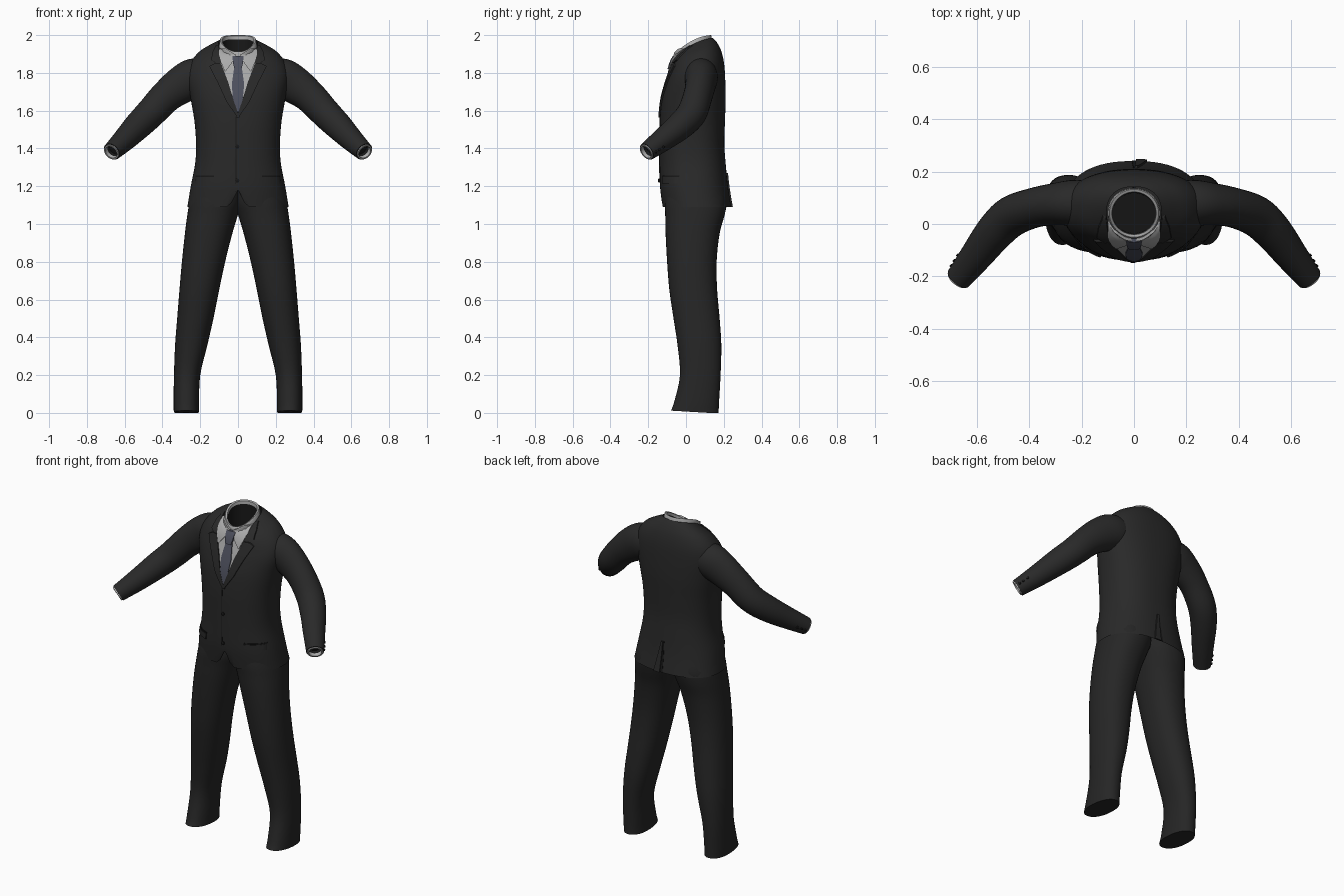
import bpy, bmesh
from math import sin, cos, pi
from mathutils import Vector
from mathutils.bvhtree import BVHTree

if "Cube" in bpy.data.objects:
    bpy.data.objects.remove(bpy.data.objects["Cube"])


def material(name, color):
    m = bpy.data.materials.new(name)
    m.use_nodes = True
    m.diffuse_color = (*color, 1)
    bsdf = m.node_tree.nodes["Principled BSDF"]
    bsdf.inputs["Base Color"].default_value = (*color, 1)
    bsdf.inputs["Roughness"].default_value = 0.8
    return m


JACKET = material("charcoal jacket", (0.022, 0.022, 0.022))
TROUSER = material("charcoal trousers", (0.019, 0.019, 0.019))
LINING = material("dark lining", (0.009, 0.009, 0.009))
SHIRT = material("pale grey shirt", (0.4, 0.4, 0.4))
TIE = material("slate blue tie", (0.075, 0.08, 0.11))


def spline(keys, steps):
    """Smooth interpolation through a list of equal-length tuples."""
    out = []
    for i in range(len(keys) - 1):
        p = [Vector(keys[min(max(j, 0), len(keys) - 1)]) for j in range(i - 1, i + 3)]
        for k in range(steps):
            t = k / steps
            out.append(p[1] + 0.5 * t * (p[2] - p[0] + t * (
                2 * p[0] - 5 * p[1] + 4 * p[2] - p[3] + t * (3 * (p[1] - p[2]) + p[3] - p[0]))))
    return out + [Vector(keys[-1])]


def loft(name, rings, mat, cap_start=False, cap_end=False, angle=50):
    """Skin closed rings of points into one object."""
    bm = bmesh.new()
    loops = [[bm.verts.new(p) for p in ring] for ring in rings]
    n = len(loops[0])
    for a, b in zip(loops, loops[1:]):
        for i in range(n):
            j = (i + 1) % n
            bm.faces.new((a[i], a[j], b[j], b[i]))
    if cap_start:
        bm.faces.new(loops[0])
    if cap_end:
        bm.faces.new(loops[-1])
    bmesh.ops.remove_doubles(bm, verts=bm.verts, dist=0.0002)
    bmesh.ops.recalc_face_normals(bm, faces=bm.faces)
    mesh = bpy.data.meshes.new(name)
    bm.to_mesh(mesh)
    bm.free()
    obj = bpy.data.objects.new(name, mesh)
    bpy.context.collection.objects.link(obj)
    mesh.materials.append(mat)
    bpy.ops.object.select_all(action="DESELECT")
    obj.select_set(True)
    bpy.context.view_layer.objects.active = obj
    bpy.ops.object.shade_smooth_by_angle(angle=angle * pi / 180)
    return obj


def rounded(v, power):
    return (abs(v) ** power) * (1 if v >= 0 else -1)


def body_ring(hx, yf, yb, zf, zs, zb, power=0.85, n=72):
    """Ring with its own height at the front, sides and back."""
    pts = []
    for i in range(n):
        a = 2 * pi * i / n
        c = -rounded(cos(a), power)
        z = zs + c * (zb - zf) / 2 + c * c * ((zb + zf) / 2 - zs)
        pts.append(Vector((hx * rounded(sin(a), power), (yf + yb) / 2 + c * (yb - yf) / 2, z)))
    return pts


# Jacket body: half width, front y, back y, then front, side and back heights
body = [(.268, -.125, .24, 1.09, 1.09, 1.09), (.25, -.138, .222, 1.2, 1.2, 1.2),
        (.227, -.14, .21, 1.32, 1.32, 1.32), (.222, -.14, .203, 1.42, 1.42, 1.42),
        (.23, -.139, .206, 1.54, 1.54, 1.54), (.25, -.128, .21, 1.66, 1.66, 1.66),
        (.268, -.105, .207, 1.75, 1.77, 1.78), (.255, -.085, .2, 1.81, 1.845, 1.86),
        (.21, -.075, .185, 1.845, 1.903, 1.92), (.15, -.065, .163, 1.87, 1.937, 1.962),
        (.104, -.054, .142, 1.888, 1.955, 1.985)]
rings = [body_ring(*k) for k in spline(body, 5)]
for ring in rings:
    for p in ring:  # cutaway at the front hem
        if p.y < 0:
            p.z = max(p.z, 1.18 - abs(p.x) * 2)
jacket = loft("jacket_body", rings, JACKET)

# Shirt collar band with a dark inside
collar = [(.101, -.052, .138, 1.87, 1.93, 1.95), (.098, -.055, .136, 1.905, 1.967, 1.992),
          (.094, -.05, .132, 1.912, 1.975, 2.0), (.084, -.04, .122, 1.91, 1.972, 1.996),
          (.082, -.038, .12, 1.895, 1.955, 1.978)]
collar_obj = loft("shirt_collar", [body_ring(*k, power=1) for k in collar], SHIRT)
inside = [collar[-1], (.082, -.036, .118, 1.82, 1.83, 1.85)]
loft("collar_inside", [body_ring(*k, power=1) for k in inside], LINING, cap_end=True)

# Surface lookup so that details follow the cloth
verts, polys = [], []
for obj in (jacket, collar_obj):
    base = len(verts)
    verts += [v.co.copy() for v in obj.data.vertices]
    polys += [[base + i for i in p.vertices] for p in obj.data.polygons]
surface = BVHTree.FromPolygons(verts, polys)


def cloth_y(x, z, side):
    hit = surface.ray_cast(Vector((x, side, z)), Vector((0, -side, 0)))[0]
    return hit.y if hit else 0.04


def patch(name, rows, mat, off, side=-1, cols=8, sub=5):
    """Thin plate on the cloth; rows are (height, left x, right x)."""
    rings = []
    fine = [Vector(a).lerp(Vector(b), k / sub) for a, b in zip(rows, rows[1:]) for k in range(sub)]
    for z, x0, x1 in fine + [Vector(rows[-1])]:
        xs = [x0 + (x1 - x0) * i / cols for i in range(cols + 1)]
        top = [Vector((x, cloth_y(x, z, side) + side * off, z)) for x in xs]
        rings.append(top + [p - Vector((0, side * (off + .002), 0)) for p in reversed(top)])
    return loft(name, rings, mat, True, True, 35)


def button(name, at, direction, radius):
    d = Vector(direction).normalized()
    u = d.orthogonal().normalized()
    v = d.cross(u)
    rings = [[Vector(at) + d * h + (u * cos(2 * pi * i / 14) + v * sin(2 * pi * i / 14)) * r
              for i in range(14)] for h, r in ((-.004, radius), (.004, radius), (.006, radius * .7))]
    loft(name, rings, LINING, True, True)


# Shirt front and tie
patch("shirt_front", [(1.62, -.008, .008), (1.72, -.045, .045), (1.82, -.085, .085),
                      (1.885, -.1, .1)], SHIRT, .003, cols=16)
patch("tie_blade", [(1.595, -.01, .008), (1.66, -.027, .025), (1.74, -.033, .033),
                    (1.83, -.02, .02)], TIE, .008)
patch("tie_knot", [(1.82, -.018, .018), (1.85, -.026, .026), (1.89, -.03, .03)], TIE, .016)

# Collar points, lapels, jacket collar and pockets on both sides
for s, label in ((1, "left"), (-1, "right")):
    def both(rows):
        return [(z, s * a, s * b) for z, a, b in rows]
    patch(label + "_collar_point", both([(1.808, .066, .07), (1.85, .034, .087), (1.895, .01, .1),
                                         (1.93, .068, .1)]), SHIRT, .012)
    patch(label + "_lapel", both([(1.565, -.008, .004), (1.65, .022, .062), (1.75, .052, .108),
                                  (1.835, .084, .152), (1.85, .088, .125)]), JACKET, .009)
    patch(label + "_jacket_collar", both([(1.853, .089, .118), (1.868, .092, .142),
                                          (1.91, .1, .135), (1.945, .106, .118)]), JACKET, .009)
    patch(label + "_pocket_flap", both([(1.215, .13, .228), (1.25, .128, .225)]), JACKET, .007)
    patch(label + "_pocket_opening", both([(1.25, .126, .226), (1.257, .126, .226)]), LINING, .004)

# Front closing edge, buttons and back vent
patch("front_edge", [(1.17, -.014, -.009), (1.57, -.014, -.009)], LINING, .002, cols=2)
for i, z in enumerate((1.23, 1.41)):
    button("front_button_%d" % i, (-.004, cloth_y(-.004, z, -1) - .002, z), (0, -1, 0), .011)
patch("back_vent", [(1.092, -.008, .008), (1.27, -.003, .003)], LINING, .002, side=1, cols=2)
patch("back_vent_fold", [(1.09, .008, .05), (1.27, .003, .014)], JACKET, .008, side=1)

# Sleeves: centre x, y, z, then radius across and radius upward
arm = [(.15, .08, 1.785, .085, .088), (.23, .08, 1.772, .088, .105), (.3, .076, 1.736, .08, .1),
       (.38, .062, 1.675, .076, .087), (.465, .03, 1.585, .078, .08), (.53, -.03, 1.52, .073, .074),
       (.6, -.12, 1.448, .062, .062), (.668, -.207, 1.383, .05, .049)]
path = spline(arm, 5)
for s, label in ((1, "left"), (-1, "right")):
    def arm_ring(i, scale=1, push=0, n=28):
        k = path[i]
        a, b = path[max(i - 1, 0)], path[min(i + 1, len(path) - 1)]
        t = (Vector(b[:3]) - Vector(a[:3])).normalized()
        side = t.cross(Vector((0, 0, 1))).normalized()
        up = side.cross(t)
        pts = [Vector(k[:3]) + t * push + scale * (side * k[3] * cos(2 * pi * j / n)
               + up * k[4] * sin(2 * pi * j / n)) for j in range(n)]
        return [Vector((s * p.x, p.y, p.z)) for p in pts]

    sleeve = [arm_ring(i) for i in range(len(path))] + [arm_ring(-1 + len(path), .88)]
    loft(label + "_sleeve", sleeve, JACKET, cap_start=True)
    end = len(path) - 1
    loft(label + "_shirt_cuff", [arm_ring(end, sc, d) for sc, d in
         ((.9, -.02), (.9, .007), (.72, .007), (.7, -.012))], SHIRT)
    loft(label + "_cuff_inside", [arm_ring(end, .71, -.008), arm_ring(end, .68, -.03)],
         LINING, cap_end=True)
    for b in range(3):
        ring = arm_ring(end - 1 - b)
        centre = sum(ring, Vector()) / len(ring)
        spot = max(ring, key=lambda p: s * p.x + p.y - p.z * .3)
        button("%s_cuff_button_%d" % (label, b), spot, spot - centre, .007)

# Trouser legs: height, inner x, outer x, front y, back y
leg = [(.012, .206, .34, -.08, .173), (.06, .206, .341, -.062, .175), (.2, .2, .339, -.032, .183),
       (.36, .162, .333, -.045, .187), (.5, .13, .322, -.066, .178), (.65, .1, .31, -.088, .165),
       (.8, .068, .297, -.1, .162), (.95, .03, .281, -.108, .178), (1.05, .0, .268, -.11, .205),
       (1.12, -.02, .255, -.112, .214), (1.22, -.02, .225, -.1, .19)]
for s, label in ((1, "left"), (-1, "right")):
    rings = []
    for z, xi, xo, yf, yb in spline(leg, 4):
        rings.append([Vector((s * ((xi + xo) / 2 + (xo - xi) / 2 * rounded(cos(a), .9)),
                              (yf + yb) / 2 + (yb - yf) / 2 * rounded(sin(a), .9), z))
                      for a in (2 * pi * i / 40 for i in range(40))])
    for p in rings[0]:  # hem dips toward the heel
        p.z -= .012 * min(1, max(0, (p.y + .08) / .2))
    loft(label + "_trouser_leg", rings, TROUSER, True, True)
